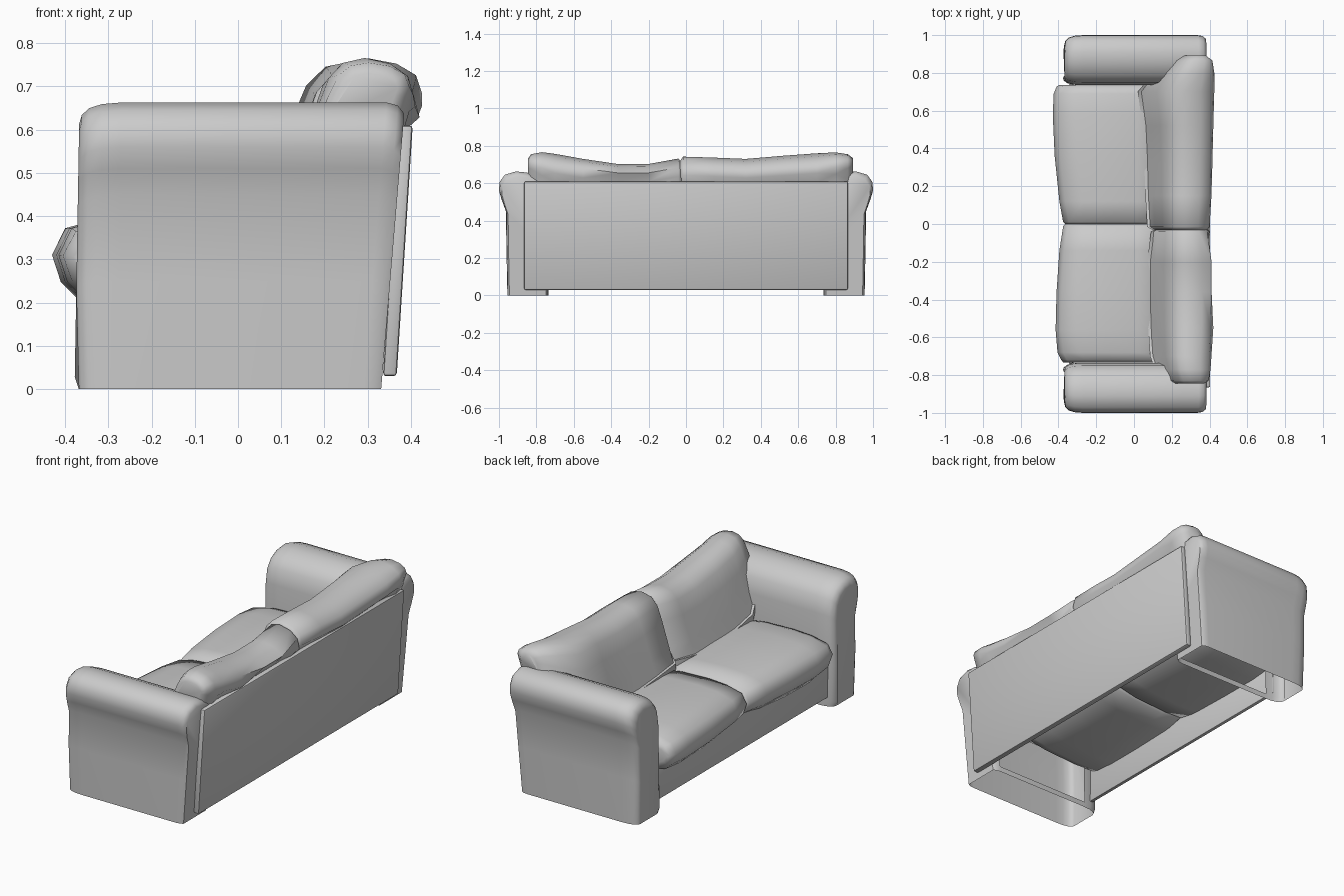
import bpy, bmesh, math

if "Cube" in bpy.data.objects:
    bpy.data.objects.remove(bpy.data.objects["Cube"])


def finish(name, bm, angle=50):
    me = bpy.data.meshes.new(name)
    bm.to_mesh(me)
    bm.free()
    ob = bpy.data.objects.new(name, me)
    bpy.context.collection.objects.link(ob)
    bpy.ops.object.select_all(action='DESELECT')
    ob.select_set(True)
    bpy.context.view_layer.objects.active = ob
    bpy.ops.object.shade_smooth_by_angle(angle=math.radians(angle))
    return ob


def loft(rings):
    """Skin equal-length closed rings and cap both ends."""
    bm = bmesh.new()
    vs = [[bm.verts.new(p) for p in r] for r in rings]
    n = len(vs[0])
    for a, b in zip(vs, vs[1:]):
        for i in range(n):
            j = (i + 1) % n
            bm.faces.new((a[i], a[j], b[j], b[i]))
    bm.faces.new(vs[0])
    bm.faces.new(vs[-1])
    bmesh.ops.recalc_face_normals(bm, faces=bm.faces)
    return bm


# Rolled arms: hollow underneath, with a low rail on the inner side
ARM = [(.955, 0), (.96, .25), (.963, .45), (.985, .51), (1.0, .56), (.997, .605),
       (.97, .645), (.91, .663), (.85, .657), (.79, .632), (.75, .585),
       (.735, .5), (.735, .25), (.735, .03), (.735, 0)]
ARM_RINGS = [(-.368, .66), (-.362, .80), (-.345, .91), (-.315, .975), (-.27, 1),
             (.34, 1), (.366, .97), (.381, .89)]


def arm(name, s):
    rings = []
    for x, k in ARM_RINGS:
        ring = []
        for y, z in ARM:
            lean = .05 * (z / .62 - 1) if x > 0 else .01 * (z / .62 - 1) * (z > 0)
            drop = .22 if x < 0 else .35
            ring.append((x + lean, s * (.855 + (y - .855) * k), z * (1 - (1 - k) * drop)))
        rings.append(ring)
    bm = loft(rings)
    gone = []
    for f in bm.faces:
        c = f.calc_center_median()
        long_side = max(v.co.x for v in f.verts) - min(v.co.x for v in f.verts) > .3
        inner = abs(c.y) < .74 and .05 < c.z < .2 and long_side
        if all(v.co.z < .001 for v in f.verts) or inner:
            gone.append(f)
    bmesh.ops.delete(bm, geom=gone, context='FACES')
    finish(name, bm)


arm("left_arm", 1)
arm("right_arm", -1)


# Flat panels, leaning from a bottom x to a top x
def panel(name, x_low, x_high, thick, half, z0, z1, bevel):
    rings = [[(x_low, y, z0), (x_low + thick, y, z0),
              (x_high + thick, y, z1), (x_high, y, z1)] for y in (-half, half)]
    bm = loft(rings)
    bmesh.ops.bevel(bm, geom=bm.edges[:], offset=bevel, segments=2,
                    affect='EDGES', profile=.5)
    finish(name, bm, 35)


panel("back_panel", .335, .372, .032, .865, .03, .61, .008)
panel("front_panel", -.34, -.345, .02, .74, .05, .27, .004)

# Seat cushions: section in x-z, skinned along y
SEAT = [(-.36, .205), (-.405, .25), (-.425, .31), (-.395, .37), (-.30, .395),
        (-.15, .402), (.02, .395), (.15, .37), (.19, .31), (.15, .25),
        (0, .215), (-.2, .20)]


def seat(name, s, rows):
    rings = []
    for y, k, front in rows:
        rings.append([((x if x > -.3 else x + front), s * y,
                       .30 + (z - .30) * k) for x, z in SEAT])
    finish(name, loft(rings), 70)


seat("left_seat_cushion", 1, [(.0, .6, .06), (.01, .88, .05), (.12, .97, .03), (.36, 1.03, .005),
                              (.58, 1.03, -.005), (.69, .93, .0), (.728, .8, .015), (.735, .5, .03)])
seat("right_seat_cushion", -1, [(.0, .6, .06), (.012, .88, .05), (.14, .97, .03), (.36, 1.03, .015),
                                (.56, 1.03, .01), (.68, .93, .02), (.72, .8, .04), (.732, .5, .05)])

# Back cushions: f is front-to-back fraction, t runs 0 (bottom) to 1 (top)
BACK = [(0, .12), (.0, .0), (.12, .3), (.25, .65), (.34, .86), (.45, .965), (.62, 1.0),
        (.82, .96), (.96, .87), (1.0, .74), (.97, .62), (.88, .3), (.8, .05)]


def back(name, s, rows):
    rings = []
    for y, x0, x1, z0, z1 in rows:
        ring = []
        for f, t in BACK:
            x, z = x0 + f * (x1 - x0), z0 + t * (z1 - z0)
            # stay in front of the leaning back panel below its top edge
            ring.append((min(x, .33 + .064 * z) if z < .615 else x, s * y, z))
        rings.append(ring)
    finish(name, loft(rings), 70)


back("left_back_cushion", 1, [(-.032, .10, .39, .38, .72), (-.015, .07, .40, .36, .742),
                              (.15, .06, .41, .35, .737), (.32, .055, .415, .34, .73),
                              (.52, .045, .42, .34, .747), (.70, .02, .425, .35, .76),
                              (.80, .10, .425, .46, .765), (.865, .18, .415, .56, .755),
                              (.892, .25, .38, .62, .735)])
back("right_back_cushion", -1, [(.025, .12, .39, .38, .71), (.04, .09, .40, .36, .732),
                                (.20, .07, .425, .34, .703), (.36, .07, .425, .34, .702),
                                (.55, .075, .42, .34, .73), (.70, .085, .41, .36, .757),
                                (.77, .11, .405, .44, .766), (.83, .15, .395, .55, .755),
                                (.845, .19, .37, .60, .73)])
